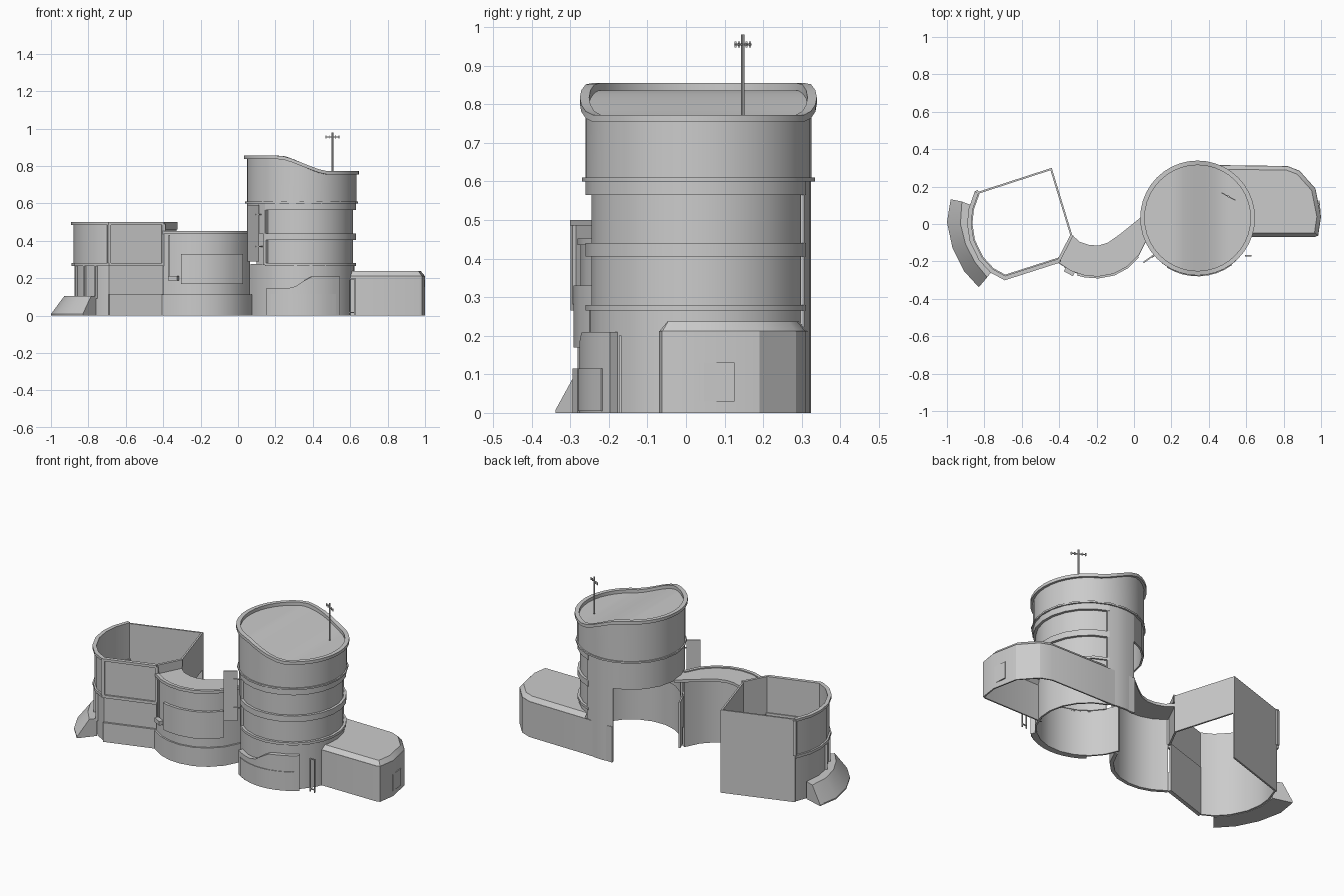
import bpy, bmesh, math
from mathutils import Vector

if "Cube" in bpy.data.objects:
    bpy.data.objects.remove(bpy.data.objects["Cube"])

CX, CY = 0.34, 0.032


def make(name, verts, faces):
    me = bpy.data.meshes.new(name)
    me.from_pydata(verts, [], faces)
    bm = bmesh.new()
    bm.from_mesh(me)
    bmesh.ops.recalc_face_normals(bm, faces=bm.faces)
    bm.to_mesh(me)
    bm.free()
    ob = bpy.data.objects.new(name, me)
    bpy.context.collection.objects.link(ob)
    bpy.ops.object.select_all(action='DESELECT')
    ob.select_set(True)
    bpy.context.view_layer.objects.active = ob
    bpy.ops.object.shade_smooth_by_angle(angle=math.radians(25))
    return ob


def off(pts, d, closed=False):
    """Offset a plan path to its left by d, with mitred corners."""
    n, out = len(pts), []
    for i in range(n):
        p = Vector(pts[i])
        a = Vector(pts[i - 1]) if (i or closed) else None
        b = Vector(pts[(i + 1) % n]) if (i < n - 1 or closed) else None
        ns = [Vector((-e.y, e.x)).normalized()
              for e in ([p - a] if a else []) + ([b - p] if b else [])]
        m = sum(ns, Vector((0, 0))).normalized()
        out.append(tuple(p + m * d / max(0.5, m.dot(ns[0]))))
    return out


def wall(name, pts, z0, z1, t=0.01, closed=False):
    """Upright wall of thickness t along a plan path; heights may depend on x."""
    f0 = z0 if callable(z0) else lambda x: z0
    f1 = z1 if callable(z1) else lambda x: z1
    inner, v, f = off(pts, t, closed), [], []
    for (x, y), (u, w) in zip(pts, inner):
        v += [(x, y, f0(x)), (x, y, f1(x)), (u, w, f1(x)), (u, w, f0(x))]
    n = len(pts)
    for i in range(n if closed else n - 1):
        j = (i + 1) % n
        f += [(4*i+k, 4*j+k, 4*j+(k+1) % 4, 4*i+(k+1) % 4) for k in range(4)]
    if not closed:
        f += [(0, 1, 2, 3), tuple(4*(n-1)+k for k in range(4))]
    return make(name, v, f)


def loft(name, rows, loop=False):
    """Quads between equal-length rows of 3D points; loop joins last row to first."""
    m, k = len(rows[0]), len(rows)
    f = [(r*m+i, r*m+i+1, (r+1) % k*m+i+1, (r+1) % k*m+i)
         for r in range(k if loop else k - 1) for i in range(m - 1)]
    if loop:
        f += [tuple(r*m for r in range(k)), tuple(r*m+m-1 for r in range(k))]
    return make(name, [p for r in rows for p in r], f)


def at(pts, z):
    return [(x, y, z) for x, y in pts]


def arc(r, a0, a1, n):
    return [(CX + r*math.cos(math.radians(a0 + (a1-a0)*i/n)),
             CY + r*math.sin(math.radians(a0 + (a1-a0)*i/n))) for i in range(n + 1)]


def ring(r, n=20):
    return arc(r, 0, 360, n)[:-1]


def box(name, c, s, rz=0):
    v = [(c[0] + a*s[0]/2*math.cos(rz) - b*s[1]/2*math.sin(rz),
          c[1] + a*s[0]/2*math.sin(rz) + b*s[1]/2*math.cos(rz), c[2] + d*s[2]/2)
         for a in (-1, 1) for b in (-1, 1) for d in (-1, 1)]
    return make(name, v, [(0, 1, 3, 2), (4, 5, 7, 6), (0, 1, 5, 4),
                          (2, 3, 7, 6), (0, 2, 6, 4), (1, 3, 7, 5)])


# --- Round tower: waved roof line dropping towards +x
def roofline(x):
    s = min(1, max(0, (x - 0.23) / 0.24))
    return 0.855 - 0.083 * (0.65*s + 0.35*s*s*(3 - 2*s))


wall("tower_upper_drum", ring(0.293, 40), 0.6, lambda x: roofline(x) - 0.01, 0.01, True)
wall("tower_rim", ring(0.307, 40), lambda x: roofline(x) - 0.018, roofline, 0.024, True)
wall("tower_ledge", ring(0.302), 0.6, 0.61, 0.03, True)
edge = []
for i in range(25):
    a = math.pi * i / 24
    edge.append((CX - 0.288*math.cos(a), 0.288*math.sin(a)))
loft("tower_roof", [[(x, CY + s*h, roofline(x) - 0.02) for x, h in edge] for s in (-1, 1)])

# Front of the tower: recessed window storeys between projecting floor bands
wall("tower_window_wall", arc(0.278, -150, 72, 14), 0.27, 0.6)
wall("tower_base_wall", arc(0.284, -165, 72, 14), 0, 0.275)
for i, (z0, z1) in enumerate(((0.265, 0.28), (0.405, 0.44), (0.565, 0.602))):
    wall(f"tower_floor_band_{i}", arc(0.293, -132, 72, 13), z0, z1, 0.02)
wall("tower_window_left_post", arc(0.29, -135, -131, 1), 0.27, 0.6, 0.02)
# Back of the tower, left open below the link roof
wall("tower_back_wall", arc(0.292, 70, 105, 3), 0, 0.6)
wall("tower_side_wall", arc(0.292, 105, 228, 7), 0.44, 0.6)


# Entrance screen with stepped top
def canopy(x):
    s = min(1, max(0, (x - 0.27) / 0.14))
    return 0.145 + 0.065*s*s*(3 - 2*s)


wall("entrance_screen", arc(0.308, -128, -48, 10), 0, canopy, 0.028)
wall("entrance_doors", arc(0.312, -122, -54, 8), 0.005, 0.115, 0.006)

# Roof aerial
bpy.ops.mesh.primitive_cylinder_add(vertices=8, radius=0.005, depth=0.22, location=(0.505, 0.147, 0.87))
bpy.context.object.name = "aerial_mast"
box("aerial_bar", (0.505, 0.147, 0.955), (0.085, 0.005, 0.005), -0.5)
for i in (-2, -1, 1, 2):
    box(f"aerial_tip_{i+2}", (0.505 + i*0.017, 0.147 - i*0.0093, 0.955), (0.005, 0.005, 0.016))

# --- Right wing with chamfered roof
wing = [(0.58, -0.07), (0.965, -0.07), (0.985, -0.062), (1.0, 0.04), (0.97, 0.19),
        (0.885, 0.285), (0.82, 0.31), (0.45, 0.315)]
wall("wing_wall", wing + [(0.265, 0.322)], 0, 0.212, 0.008)
top = off(wing, 0.022)
n = len(wing)
make("wing_roof", at(wing, 0.21) + at(top, 0.237),
     [(i, i+1, n+i+1, n+i) for i in range(n - 1)] + [tuple(range(n, 2*n))])
box("wing_side_door", (0.993, 0.08, 0.08), (0.006, 0.09, 0.1), 0.08)
# Freestanding door frame beside the wing
for x in (0.597, 0.626):
    box("frame_post", (x, -0.17, 0.1), (0.006, 0.006, 0.2))
for z in (0.017, 0.197):
    box("frame_rail", (0.6115, -0.17, z), (0.03, 0.006, 0.006))

# --- Curved link between tower and house, open at the back
front = [(-0.4, -0.2), (-0.33, -0.245), (-0.26, -0.268), (-0.19, -0.273),
         (-0.11, -0.258), (-0.04, -0.22), (0.02, -0.16), (0.065, -0.07)]
back = [(-0.33, -0.06), (-0.29, -0.095), (-0.24, -0.112), (-0.19, -0.115),
        (-0.14, -0.1), (-0.08, -0.058), (-0.02, -0.01), (0.048, 0.045)]
wall("link_front_wall", front, 0, 0.44)
wall("link_plinth", off(front, -0.01), 0, 0.112, 0.012)
wall("link_cornice", off(front, -0.008), 0.435, 0.452, 0.02)
loft("link_roof", [at(front, 0.446), at(back, 0.446), at(back, 0.43), at(front, 0.43)], True)
panel = [(-0.3, -0.258)] + front[2:6] + [(0.015, -0.165)]
wall("link_curved_panel", off(panel, -0.018), 0.17, 0.33, 0.016)
box("link_pipe", (-0.368, -0.23, 0.315), (0.008, 0.012, 0.23))
box("link_lamp", (-0.345, -0.255, 0.2), (0.055, 0.025, 0.025), -0.5)
# Upright sign plate beside the tower, with brackets
box("sign_plate", (0.08, -0.185, 0.44), (0.075, 0.008, 0.3), 0.62)
for z in (0.37, 0.54):
    box("sign_bracket", (0.115, -0.165, z), (0.05, 0.006, 0.006), 0.62)

# --- Roofless house: curved left side, flat front, back and right walls
curve = [(-0.84, 0.17), (-0.872, 0.08), (-0.88, 0.0), (-0.866, -0.09),
         (-0.82, -0.185), (-0.76, -0.25), (-0.69, -0.288), (-0.4, -0.195)]
rest = [(-0.33, -0.06), (-0.44, 0.3)]
wall("house_lower_wall", off(curve, 0.006), 0, 0.285)
wall("house_upper_wall", curve + rest, 0.275, 0.495, 0.01, True)
wall("house_back_wall", [rest[1], curve[0]], 0, 0.28)
wall("house_cornice", off(curve, -0.012), 0.485, 0.5, 0.022)
wall("house_sill", off(curve, -0.01), 0.265, 0.282, 0.02)
wall("house_cornice_return", off([curve[-1], rest[0]], -0.006), 0.46, 0.5, 0.016)
for i in (0, 6, 7):
    x, y = curve[i]
    box(f"house_corner_post_{i}", (x, y, 0.385), (0.018, 0.018, 0.21), 0.3)
for i in (3, 4, 5):
    x, y = curve[i]
    box(f"house_window_post_{i}", (x, y, 0.18), (0.012, 0.012, 0.18), 0.6)
wall("house_plinth", off(curve[6:], -0.006), 0, 0.115, 0.012)

# --- Sloped planter hugging the house's left side
outer = [(-0.98, 0.132), (-1.0, 0.01), (-0.97, -0.13), (-0.91, -0.25), (-0.83, -0.338)]
mid = [(-0.92, 0.12), (-0.928, 0.0), (-0.9, -0.11), (-0.85, -0.205), (-0.785, -0.285)]
inner = [(-0.868, 0.1), (-0.878, 0.0), (-0.862, -0.09), (-0.815, -0.185), (-0.758, -0.25)]
loft("planter", [at(outer, 0), at(outer, 0.008), at(mid, 0.105), at(inner, 0.105), at(inner, 0)], True)
